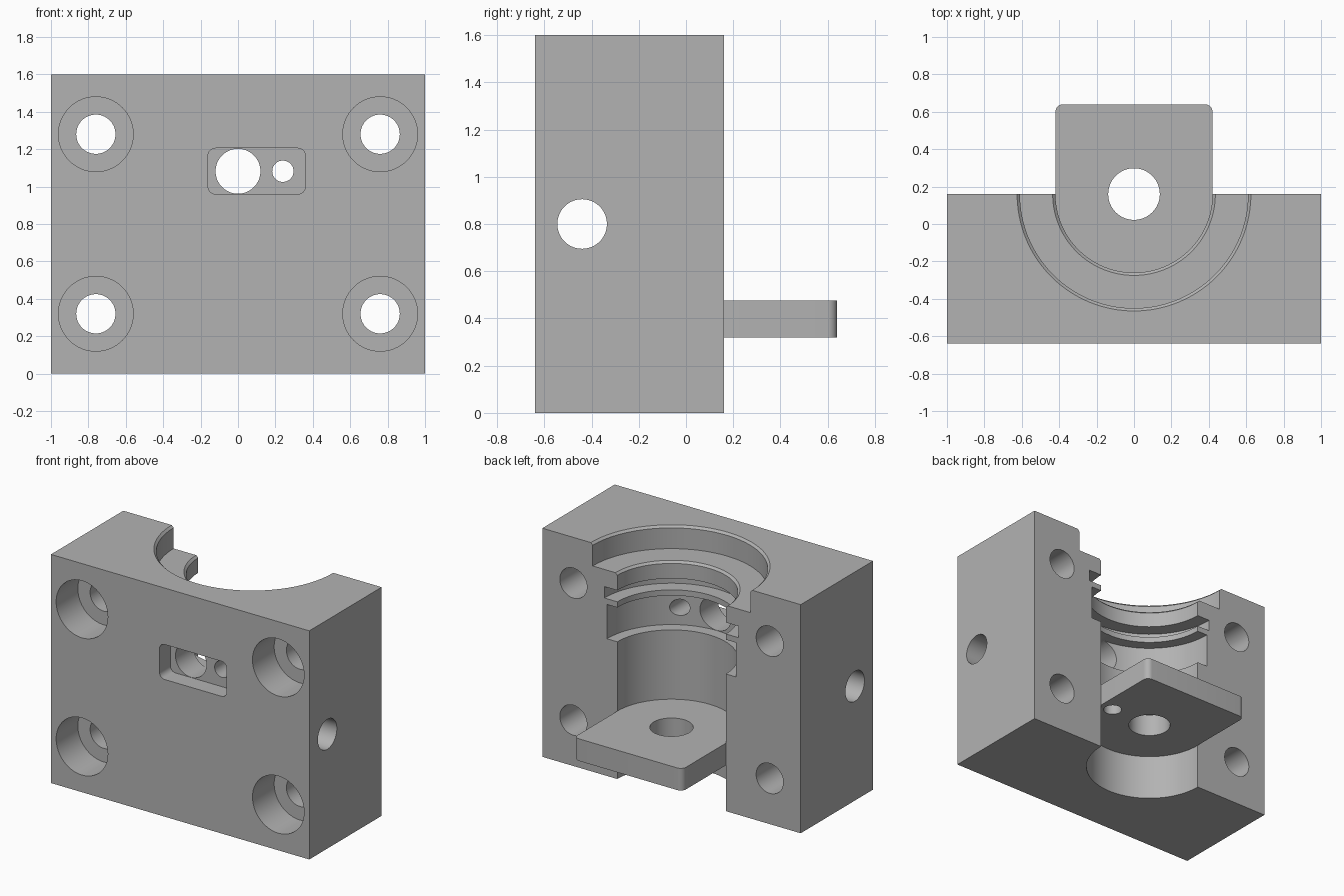
import bpy
import bmesh
from math import pi, sin, cos, radians
from mathutils import Matrix, Vector

cube = bpy.data.objects.get("Cube")
if cube:
    bpy.data.objects.remove(cube, do_unlink=True)

metal = bpy.data.materials.new("plain grey")
metal.use_nodes = True
GREY = (0.45, 0.45, 0.45, 1)
metal.diffuse_color = GREY
metal.node_tree.nodes["Principled BSDF"].inputs["Base Color"].default_value = GREY

BACK = 0.16      # back face of the block, also the bore axis
FRONT = -0.64
BORE = 0.42
PLATE_LOW, PLATE_HIGH = 0.32, 0.475


def finish(name, bm):
    bmesh.ops.recalc_face_normals(bm, faces=bm.faces)
    mesh = bpy.data.meshes.new(name)
    bm.to_mesh(mesh)
    bm.free()
    obj = bpy.data.objects.new(name, mesh)
    bpy.context.collection.objects.link(obj)
    mesh.materials.append(metal)
    return obj


def arc(cx, cy, r, start, end, steps):
    angles = [radians(start + (end - start) * i / steps) for i in range(steps + 1)]
    return [(cx + r * cos(a), cy + r * sin(a)) for a in angles]


def rounded_rect(x0, x1, y0, y1, r):
    return (arc(x1 - r, y1 - r, r, 0, 90, 8) + arc(x0 + r, y1 - r, r, 90, 180, 8)
            + arc(x0 + r, y0 + r, r, 180, 270, 8) + arc(x1 - r, y0 + r, r, 270, 360, 8))


def prism(name, outline, low, high):
    """Extrude an outline upwards from low to high."""
    bm = bmesh.new()
    face = bm.faces.new([bm.verts.new((x, y, low)) for x, y in outline])
    ext = bmesh.ops.extrude_face_region(bm, geom=[face])["geom"]
    bmesh.ops.translate(bm, vec=(0, 0, high - low),
                        verts=[v for v in ext if isinstance(v, bmesh.types.BMVert)])
    return finish(name, bm)


def rod(name, start, end, r):
    """Cylinder between two points."""
    start, end = Vector(start), Vector(end)
    axis = end - start
    turn = axis.to_track_quat('Z', 'Y').to_matrix().to_4x4()
    bm = bmesh.new()
    bmesh.ops.create_cone(bm, cap_ends=True, segments=64, radius1=r, radius2=r,
                          depth=axis.length,
                          matrix=Matrix.Translation((start + end) / 2) @ turn)
    return finish(name, bm)


def lathe(name, profile, steps=128):
    """Revolve a closed radius/height profile about the bore axis."""
    bm = bmesh.new()
    verts = [bm.verts.new((r, BACK, z)) for r, z in profile]
    edges = [bm.edges.new(pair) for pair in zip(verts, verts[1:])]
    bmesh.ops.spin(bm, geom=verts + edges, cent=(0, BACK, 0), axis=(0, 0, 1),
                   angle=2 * pi, steps=steps, use_duplicate=False)
    bmesh.ops.remove_doubles(bm, verts=bm.verts, dist=0.0005)
    return finish(name, bm)


def cut(target, cutters):
    for cutter in cutters:
        cutter.hide_render = True
        mod = target.modifiers.new("cut", 'BOOLEAN')
        mod.operation = 'DIFFERENCE'
        mod.solver = 'EXACT'
        mod.object = cutter
        bpy.context.view_layer.objects.active = target
        bpy.ops.object.modifier_apply(modifier=mod.name)
        bpy.data.objects.remove(cutter, do_unlink=True)


def smooth(obj):
    bpy.ops.object.select_all(action='DESELECT')
    obj.select_set(True)
    bpy.context.view_layer.objects.active = obj
    bpy.ops.object.shade_smooth_by_angle(angle=radians(30))


# Main block
block = prism("housing_block", [(-1, FRONT), (1, FRONT), (1, BACK), (-1, BACK)], 0, 1.6)

# Stepped half bore with its ring grooves
WIDE, RING, SEAT = 0.50, 0.52, 0.61
cutters = [lathe("bore_cutter", [
    (0, -0.1), (BORE, -0.1), (BORE, 0.96), (WIDE, 0.96), (WIDE, 1.2), (BORE, 1.2),
    (BORE, 1.24), (RING, 1.24), (RING, 1.32), (BORE, 1.32), (BORE, 1.425),
    (BORE + 0.015, 1.44), (SEAT, 1.44), (SEAT, 1.585), (SEAT + 0.015, 1.6),
    (SEAT + 0.015, 1.7), (0, 1.7)])]

# Counterbored bolt holes
for x in (-0.76, 0.76):
    for z in (0.32, 1.28):
        cutters.append(rod("bolt_hole", (x, -0.8, z), (x, 0.3, z), 0.105))
        cutters.append(rod("bolt_recess", (x, -0.8, z), (x, FRONT + 0.24, z), 0.2))

# Cross hole from side to side
cutters.append(rod("cross_hole", (-1.2, -0.44, 0.8), (1.2, -0.44, 0.8), 0.105))

# Front pocket and its two ports
pocket = prism("pocket", rounded_rect(-0.16, 0.36, 0.96, 1.205, 0.04), -FRONT - 0.12, 0.8)
pocket.data.transform(Matrix.Rotation(pi / 2, 4, 'X'))
cutters.append(pocket)
for x, r in ((0, 0.12), (0.24, 0.057)):
    cutters.append(rod("port", (x, -0.8, 1.082), (x, 0, 1.082), r))
cut(block, cutters)
smooth(block)

# Shelf plate closing the bore and reaching out behind
outline = (arc(0, BACK, BORE, 180, 360, 64) + arc(BORE - 0.04, 0.6, 0.04, 0, 90, 8)
           + arc(-BORE + 0.04, 0.6, 0.04, 90, 180, 8))
plate = prism("shelf_plate", outline, PLATE_LOW, PLATE_HIGH)
cut(plate, [rod("plate_hole", (0, BACK, 0), (0, BACK, 1), 0.138),
            rod("pin_hole", (0.32, BACK, 0.2), (0.32, BACK, PLATE_LOW + 0.1), 0.06)])
smooth(plate)
